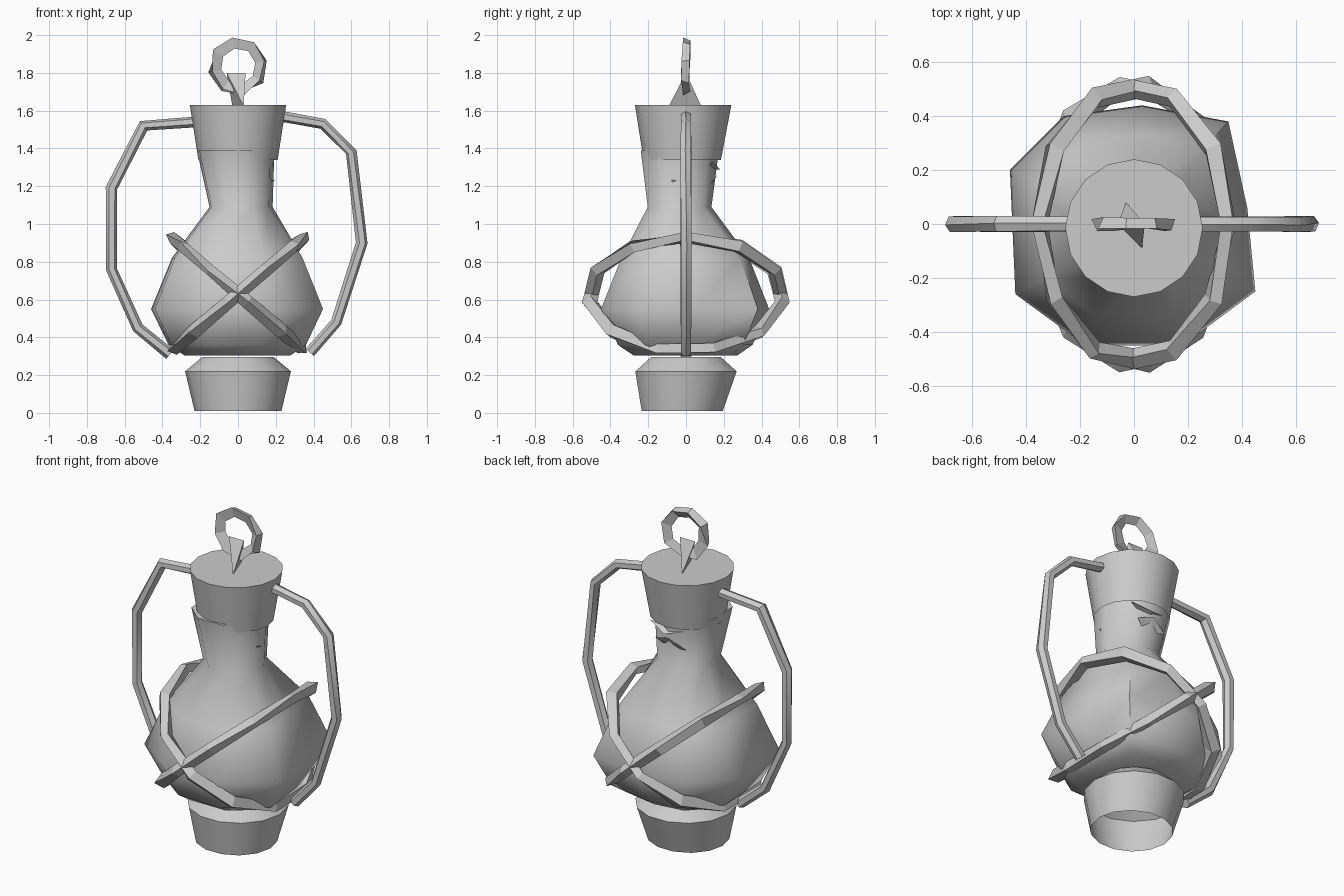
import bpy, math, random
from mathutils import Vector

if "Cube" in bpy.data.objects:
    bpy.data.objects.remove(bpy.data.objects["Cube"])

random.seed(4)


def add_mesh(name, verts, faces, smooth=None):
    me = bpy.data.meshes.new(name)
    me.from_pydata([tuple(v) for v in verts], [], faces)
    me.update()
    ob = bpy.data.objects.new(name, me)
    bpy.context.collection.objects.link(ob)
    if smooth:
        bpy.ops.object.select_all(action='DESELECT')
        ob.select_set(True)
        bpy.context.view_layer.objects.active = ob
        bpy.ops.object.shade_smooth_by_angle(angle=math.radians(smooth))
    return ob


def loft(name, rings, cap_start=False, cap_end=False, closed=False, smooth=None):
    n = len(rings[0])
    verts = [v for r in rings for v in r]
    faces = []
    for i in range(len(rings) if closed else len(rings) - 1):
        a, b = i * n, ((i + 1) % len(rings)) * n
        for j in range(n):
            k = (j + 1) % n
            faces.append((a + j, a + k, b + k, b + j))
    if cap_start:
        faces.append(tuple(reversed(range(n))))
    if cap_end:
        faces.append(tuple(range((len(rings) - 1) * n, len(rings) * n)))
    return add_mesh(name, verts, faces, smooth)


def circle(cx, cy, z, rx, ry, n):
    return [(cx + rx * math.cos(2 * math.pi * i / n),
             cy + ry * math.sin(2 * math.pi * i / n), z) for i in range(n)]


def tube(name, path, normal, r_in, r_out, sides, closed=False, jitter=0.0, smooth=None):
    # r_in: half width in the plane of the path, r_out: half width along its normal
    path = [Vector(p) for p in path]
    nrm = Vector(normal).normalized()
    m = len(path)
    rings = []
    for i, p in enumerate(path):
        nxt = path[(i + 1) % m] if closed else path[min(i + 1, m - 1)]
        prv = path[i - 1] if closed else path[max(i - 1, 0)]
        side = (nxt - prv).normalized().cross(nrm)
        turn = random.uniform(-jitter, jitter)
        s = 1 + random.uniform(-jitter, jitter) * 0.4
        rings.append([p + side * r_in * s * math.cos(a + turn) + nrm * r_out * s * math.sin(a + turn)
                      for a in (2 * math.pi * k / sides for k in range(sides))])
    return loft(name, rings, not closed, not closed, closed, smooth)


# Hollow foot
loft("foot", [circle(0, -0.02, 0.01, 0.23, 0.22, 14), circle(0, 0, 0.22, 0.28, 0.275, 14),
              circle(0, 0, 0.295, 0.19, 0.19, 14)], smooth=35)

# Irregular belly that narrows into the neck
belly = [(0.42, 0.06), (0.35, 0.38), (0.03, 0.44), (-0.26, 0.40), (-0.46, 0.20),
         (-0.44, -0.26), (-0.18, -0.45), (0.18, -0.45), (0.45, -0.25)]
rings = []
for z, s in ((0.305, 0.62), (0.36, 0.80), (0.55, 1.0), (0.82, 0.76)):
    rings.append([(x * s, y * s, z) for x, y in belly])
for z, r, cx, cy in ((1.09, 0.175, 0.01, -0.04), (1.39, 0.215, -0.02, -0.04)):
    ring = []
    for x, y in belly:
        d = Vector((x, y)).normalized() * r
        ring.append((cx + d.x, cy + d.y, z))
    rings.append(ring)
loft("body", rings, cap_start=True, cap_end=True, smooth=60)

# Flared rim with flat closed top
loft("rim", [circle(0, -0.02, 1.34, 0.21, 0.205, 16), circle(0, -0.015, 1.63, 0.255, 0.255, 16)],
     cap_end=True, smooth=35)

# Side handles
right = [(0.23, 1.57), (0.45, 1.53), (0.60, 1.38), (0.655, 0.90), (0.52, 0.48), (0.38, 0.32)]
left = [(-0.23, 1.54), (-0.50, 1.52), (-0.67, 1.19), (-0.67, 0.76), (-0.53, 0.45), (-0.36, 0.31)]
for name, pts in (("right_handle", right), ("left_handle", left)):
    tube(name, [(x, 0, z) for x, z in pts], (0, 1, 0), 0.03, 0.032, 6, jitter=0.15, smooth=50)

# Two tilted hoops crossing around the belly
for name, sgn in (("hoop_a", 1), ("hoop_b", -1)):
    ax = Vector((0.76 * sgn, 0, 0.65))
    nrm = Vector((-0.65 * sgn, 0, 0.76))
    path = [Vector((0.0, 0, 0.63)) + ax * 0.46 * math.cos(t) + Vector((0, 0.515 * math.sin(t), 0))
            for t in (2 * math.pi * i / 11 for i in range(11))]
    tube(name, path, nrm, 0.042, 0.036, 4, closed=True, jitter=0.45)

# Upright ring on top
path = [(0.13 * math.cos(t), 0, 1.835 + 0.13 * math.sin(t))
        for t in (2 * math.pi * i / 8 + 0.2 for i in range(8))]
tube("top_ring", path, (0, 1, 0), 0.036, 0.024, 3, closed=True, jitter=0.4)

# Four-cornered wedge holding the ring
tet = [(0, 1, 2), (0, 3, 1), (0, 2, 3), (1, 3, 2)]
add_mesh("ring_wedge", [(-0.06, 0, 1.80), (0.04, 0, 1.80), (-0.03, 0.08, 1.625), (0.03, -0.09, 1.625)], tet)

# Thin slivers around the neck
slivers = [
    [(0.02, -0.20, 1.18), (0.20, -0.05, 1.23), (0.08, -0.19, 1.25), (0.10, -0.15, 1.20)],
    [(-0.12, 0.13, 1.33), (0.14, 0.14, 1.33), (0.02, 0.18, 1.29), (0.0, 0.10, 1.28)],
    [(-0.10, 0.14, 1.21), (0.10, 0.15, 1.24), (0.0, 0.17, 1.27), (0.03, 0.12, 1.19)],
]
for i, pts in enumerate(slivers):
    add_mesh("neck_sliver_%d" % (i + 1), pts, tet)
